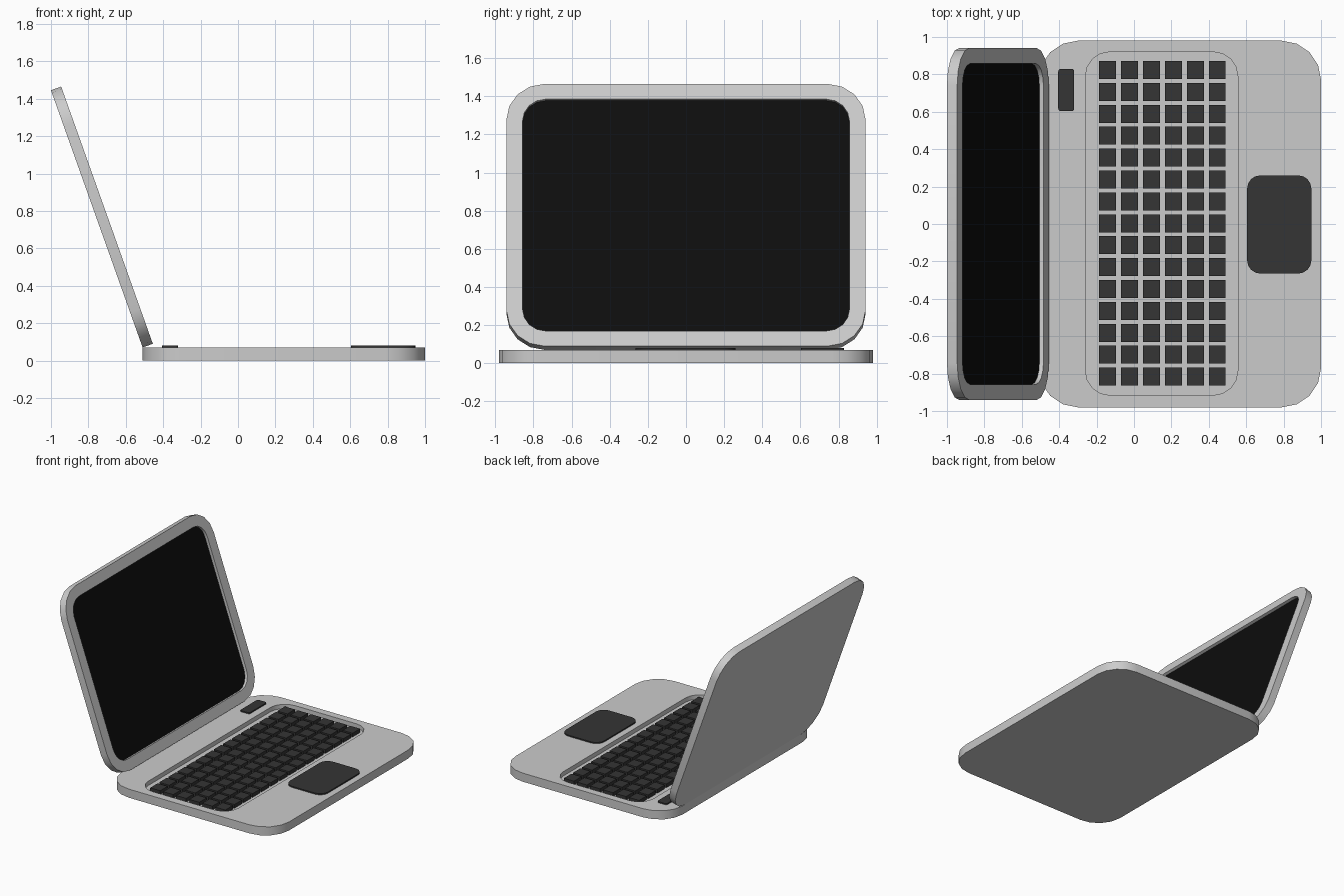
import bpy, bmesh, math
from mathutils import Matrix, Vector

if "Cube" in bpy.data.objects:
    bpy.data.objects.remove(bpy.data.objects["Cube"])

def material(name, v):
    m = bpy.data.materials.new(name)
    m.diffuse_color = (v, v, v, 1)
    m.use_nodes = True
    m.node_tree.nodes["Principled BSDF"].inputs["Base Color"].default_value = m.diffuse_color
    return m

DARK = material("dark_plastic", 0.035)
BLACK = material("screen_black", 0.004)
SEG = 4

def outline(x0, x1, y0, y1, r):
    """Counter-clockwise rounded rectangle."""
    pts = []
    corners = [(x1 - r, y1 - r), (x0 + r, y1 - r), (x0 + r, y0 + r), (x1 - r, y0 + r)]
    for q, (cx, cy) in enumerate(corners):
        for i in range(SEG + 1):
            a = math.pi / 2 * (q + i / SEG)
            pts.append((cx + r * math.cos(a), cy + r * math.sin(a)))
    return pts

def stack(name, levels, mat=None, matrix=None):
    """Closed shell through (outline, z) rings, capped at both ends."""
    bm = bmesh.new()
    rings = [[bm.verts.new((x, y, z)) for x, y in pts] for pts, z in levels]
    n = len(rings[0])
    for a, b in zip(rings, rings[1:]):
        for i in range(n):
            j = (i + 1) % n
            bm.faces.new((a[i], a[j], b[j], b[i]))
    bm.faces.new(rings[0][::-1])
    bm.faces.new(rings[-1])
    return finish(name, bm, mat, matrix)

def finish(name, bm, mat=None, matrix=None):
    if matrix:
        bm.transform(matrix)
    me = bpy.data.meshes.new(name)
    bm.to_mesh(me)
    bm.free()
    ob = bpy.data.objects.new(name, me)
    bpy.context.collection.objects.link(ob)
    if mat:
        me.materials.append(mat)
    bpy.ops.object.select_all(action='DESELECT')
    ob.select_set(True)
    bpy.context.view_layer.objects.active = ob
    bpy.ops.object.shade_smooth_by_angle(angle=math.radians(30))
    return ob

# base with sunken keyboard well
body = outline(-0.51, 1.0, -0.98, 0.98, 0.21)
well = outline(-0.26, 0.555, -0.915, 0.92, 0.13)
stack("base", [(body, 0), (body, 0.07), (well, 0.07), (well, 0.035)])

# touchpad and power button
pad = outline(0.605, 0.948, -0.265, 0.26, 0.07)
stack("touchpad", [(pad, 0.06), (pad, 0.08)], DARK)
button = outline(-0.405, -0.32, 0.603, 0.83, 0.015)
stack("power_button", [(button, 0.06), (button, 0.08)], DARK)

# keys: 6 x 15 grid
bm = bmesh.new()
for i in range(6):
    for j in range(15):
        c = Vector((-0.142 + 0.1175 * i, -0.816 + 0.1171 * j, 0.048))
        bmesh.ops.create_cube(bm, size=1, matrix=Matrix.Translation(c)
                              @ Matrix.Diagonal((0.09, 0.096, 0.036, 1)))
finish("keys", bm, DARK)

# tilted lid: local x runs up the lid, local z points at the user
v = Vector((-0.49, 0, 1.375)).normalized()
side = Vector((0, -1, 0))
tilt = Matrix((v, side, v.cross(side))).transposed().to_4x4()
tilt.translation = (-0.51, 0, 0.07)
frame = outline(0, 1.46, -0.942, 0.942, 0.2)
opening = outline(0.085, 1.375, -0.857, 0.857, 0.12)
stack("lid", [(frame, 0), (frame, 0.058), (opening, 0.058), (opening, 0.03)], None, tilt)
stack("screen", [(opening, 0.028), (opening, 0.035)], BLACK, tilt)
